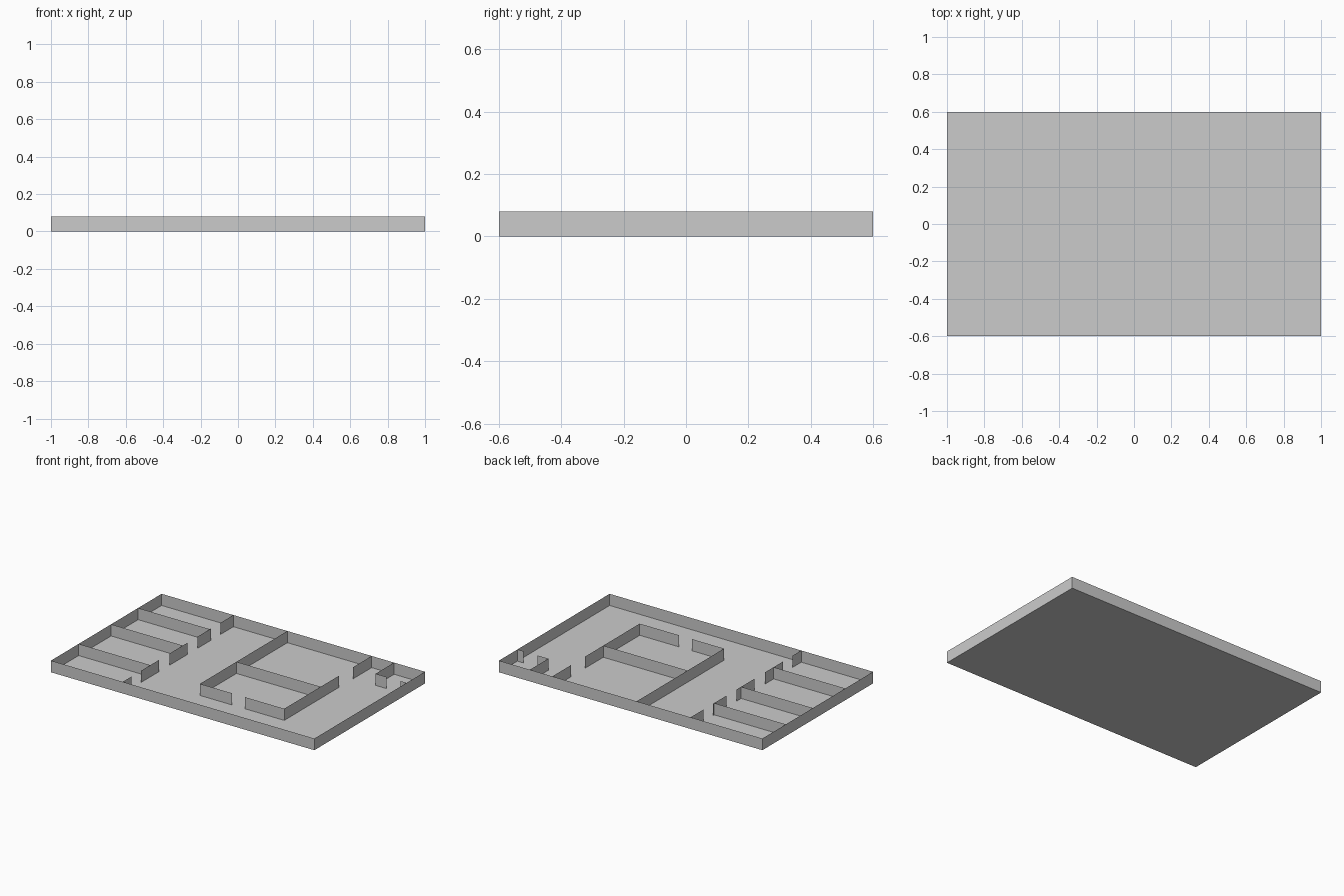
import bpy, bmesh

if "Cube" in bpy.data.objects:
    bpy.data.objects.remove(bpy.data.objects["Cube"])

H = 0.08  # wall height


def make_object(name, build):
    mesh = bpy.data.meshes.new(name)
    bm = bmesh.new()
    build(bm)
    bm.to_mesh(mesh)
    bm.free()
    obj = bpy.data.objects.new(name, mesh)
    bpy.context.collection.objects.link(obj)
    return obj


def walls(name, paths):
    """Raise thin upright walls along floor-plan polylines."""
    def build(bm):
        for path in paths:
            verts = [bm.verts.new((x, y, 0)) for x, y in path]
            edges = [bm.edges.new(pair) for pair in zip(verts, verts[1:])]
            top = bmesh.ops.extrude_edge_only(bm, edges=edges)["geom"]
            bmesh.ops.translate(bm, vec=(0, 0, H),
                                verts=[g for g in top if isinstance(g, bmesh.types.BMVert)])
        bmesh.ops.recalc_face_normals(bm, faces=bm.faces)
    return make_object(name, build)


corners = [(-1, -0.6), (1, -0.6), (1, 0.6), (-1, 0.6)]

# Floor slab and outer shell
make_object("floor", lambda bm: bm.faces.new([bm.verts.new((x, y, 0)) for x, y in corners]))
walls("outer_walls", [corners + corners[:1]])

# Row of four rooms on the left: dividers, then the corridor wall with door gaps
LX = -0.455
walls("left_room_dividers", [[(-1, y), (LX, y)] for y in (-0.3, 0.052, 0.345)])
walls("left_corridor_wall", [[(LX, a), (LX, b)] for a, b in
                             ((-0.6, -0.503), (-0.4, -0.208), (-0.095, 0.1),
                              (0.21, 0.355), (0.46, 0.6))])

# Two large rooms in the middle, with one door in the front and one on the right
MX, RX, FY = -0.045, 0.595, -0.348
walls("middle_rooms_left_and_front", [[(MX, 0.6), (MX, FY), (0.2, FY)]])
walls("middle_rooms_front_and_right", [[(0.298, FY), (RX, FY), (RX, 0.245)]])
walls("middle_rooms_door_stub", [[(RX, 0.395), (RX, 0.6)]])
walls("middle_rooms_divider", [[(MX, 0.047), (RX, 0.047)]])

# Small corner room at the back right
walls("corner_room_walls", [[(0.765, 0.6), (0.765, 0.4), (0.848, 0.4)],
                            [(0.955, 0.4), (1, 0.4)]])
